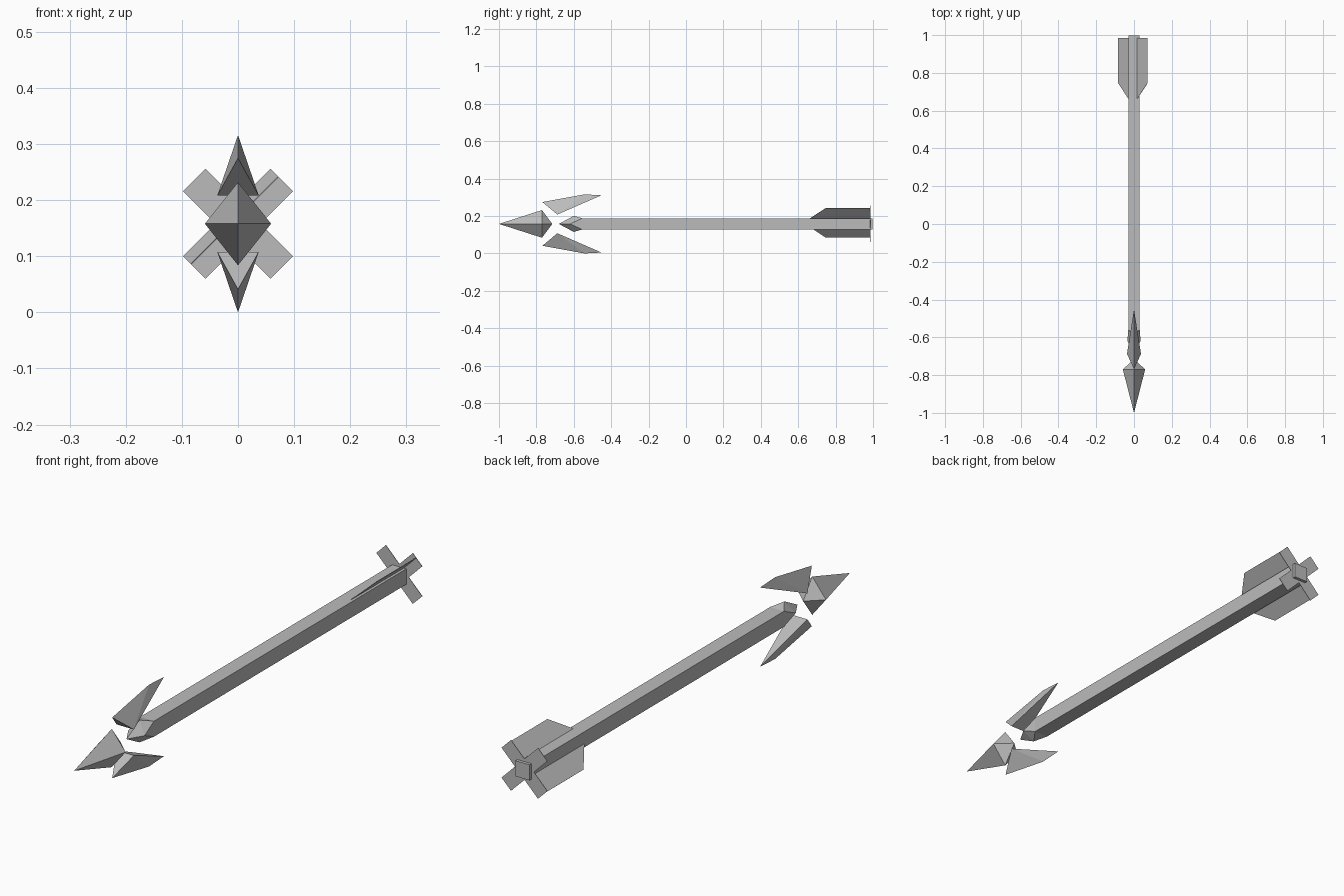
import bpy, bmesh, math
from mathutils import Matrix, Vector

if "Cube" in bpy.data.objects:
    bpy.data.objects.remove(bpy.data.objects["Cube"], do_unlink=True)

grey = bpy.data.materials.new("light_grey")
grey.use_nodes = True
colour = (0.5, 0.5, 0.5, 1)
grey.diffuse_color = colour
grey.node_tree.nodes["Principled BSDF"].inputs["Base Color"].default_value = colour

AXIS = 0.158   # height of the shaft's centre line


def finish(name, bm):
    bmesh.ops.recalc_face_normals(bm, faces=bm.faces)
    mesh = bpy.data.meshes.new(name)
    bm.to_mesh(mesh)
    bm.free()
    mesh.materials.append(grey)
    obj = bpy.data.objects.new(name, mesh)
    obj.location.z = AXIS
    bpy.context.scene.collection.objects.link(obj)
    return obj


def hull(name, points):
    """Faceted solid around points given relative to the shaft's axis."""
    bm = bmesh.new()
    verts = [bm.verts.new(p) for p in points]
    bmesh.ops.convex_hull(bm, input=verts)
    return finish(name, bm)


def plate(name, outline, thickness, matrix):
    """Flat outline in local xy, thickened evenly and placed by a matrix."""
    bm = bmesh.new()
    face = bm.faces.new([bm.verts.new((x, y, -thickness / 2)) for x, y in outline])
    out = bmesh.ops.extrude_face_region(bm, geom=[face])
    top = [v for v in out["geom"] if isinstance(v, bmesh.types.BMVert)]
    bmesh.ops.translate(bm, verts=top, vec=(0, 0, thickness))
    bmesh.ops.transform(bm, matrix=matrix, verts=bm.verts)
    return finish(name, bm)


# Square shaft
R = 0.03
hull("shaft", [(x, y, z) for x in (-R, R) for z in (-R, R) for y in (-0.56, 0.998)])

# Faceted collar on the front of the shaft
hull("collar", [(0, -0.68, 0), (0, -0.6, 0.043), (0, -0.6, -0.043),
                (0.035, -0.62, 0), (-0.035, -0.62, 0)]
     + [(x, -0.555, z) for x in (-R, R) for z in (-R, R)])

# Floating arrowhead
hull("arrowhead", [(0, -1, 0), (0, -0.715, 0), (0.059, -0.77, 0), (-0.059, -0.77, 0),
                   (0, -0.77, 0.074), (0, -0.77, -0.074)])

# Floating barbs above and below
for name, s in (("upper_barb", 1), ("lower_barb", -1)):
    hull(name, [(0, -0.768, 0.117 * s), (0, -0.543, 0.158 * s), (0, -0.452, 0.153 * s),
                (0.037, -0.688, 0.05 * s), (-0.037, -0.688, 0.05 * s)])

# Thin diagonal vane with swept front corners
W = 0.109
tilt = Matrix.Translation((-0.006, 0, 0.006)) @ Matrix.Rotation(-math.pi / 4, 4, "Y")
plate("vane", [(-W, 0.985), (-W, 0.745), (-R, 0.66), (R, 0.66), (W, 0.745), (W, 0.985)],
      0.002, tilt)

# Flat diagonal cross at the tail
A, B = 0.11, 0.0285
for name, angle in (("tail_cross_rising", -1), ("tail_cross_falling", 1)):
    place = (Matrix.Translation(Vector((0, 0.985, 0)))
             @ Matrix.Rotation(angle * math.pi / 4, 4, "Y")
             @ Matrix.Rotation(math.pi / 2, 4, "X"))
    plate(name, [(-A, -B), (A, -B), (A, B), (-A, B)], 0.002, place)
